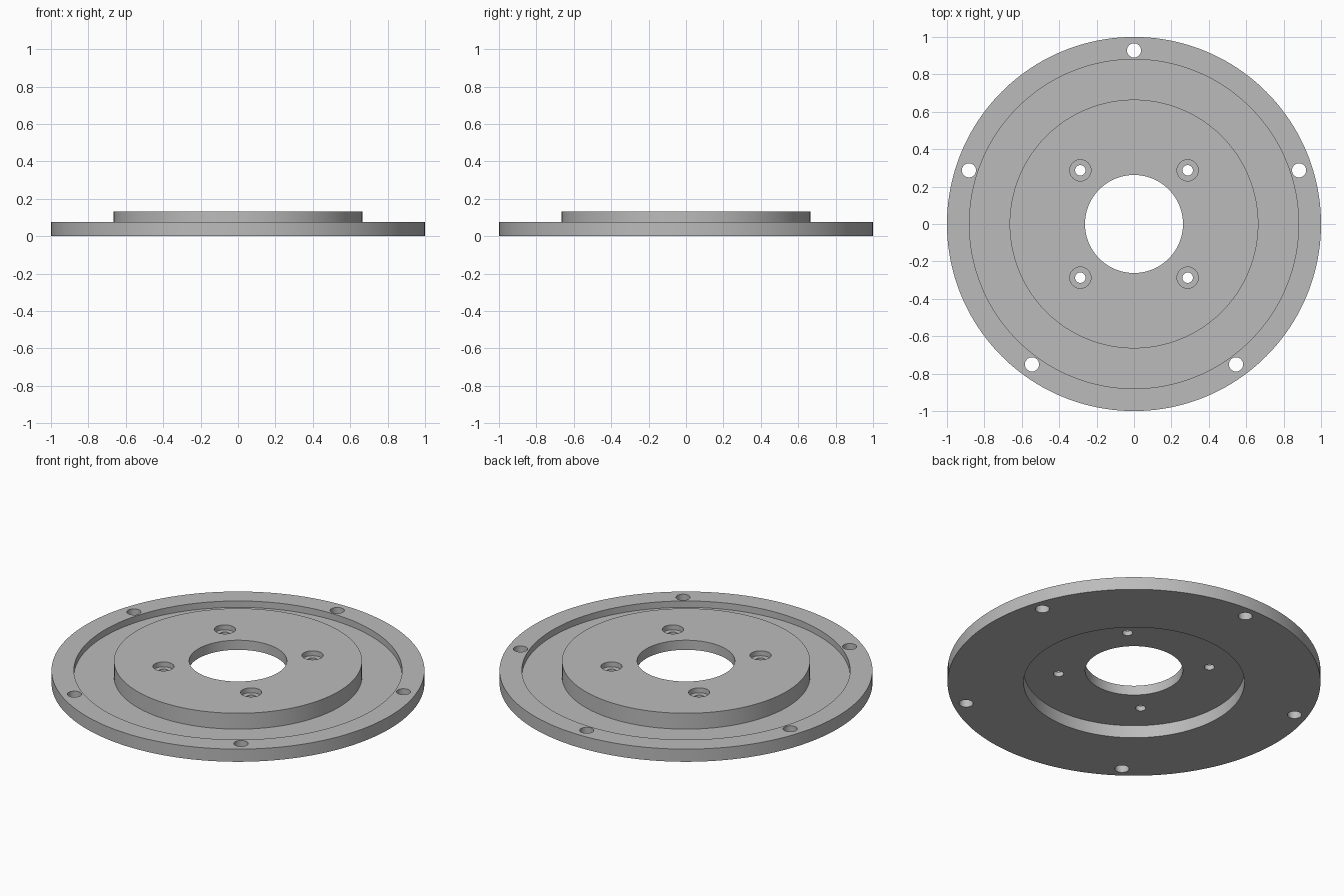
import bpy, bmesh
from math import cos, sin, pi, radians
from mathutils import Matrix, Vector

cube = bpy.data.objects.get("Cube")
if cube:
    bpy.data.objects.remove(cube, do_unlink=True)

grey = bpy.data.materials.new("plain grey")
grey.use_nodes = True
colour = (0.5, 0.5, 0.5, 1)
grey.diffuse_color = colour
grey.node_tree.nodes["Principled BSDF"].inputs["Base Color"].default_value = colour


def lathe(bm, profile, steps, centre=(0, 0), closed=False):
    """Turn an (r, z) profile about a vertical axis through centre."""
    part = bmesh.new()
    verts = [part.verts.new((r, 0, z)) for r, z in profile]
    pairs = list(zip(verts, verts[1:]))
    if closed:
        pairs.append((verts[-1], verts[0]))
    edges = [part.edges.new(p) for p in pairs]
    bmesh.ops.spin(part, geom=verts + edges, cent=(0, 0, 0), axis=(0, 0, 1),
                   angle=2 * pi, steps=steps, use_merge=False)
    bmesh.ops.remove_doubles(part, verts=part.verts, dist=1e-5)
    bmesh.ops.recalc_face_normals(part, faces=part.faces)
    bmesh.ops.translate(part, verts=part.verts, vec=(*centre, 0))
    temp = bpy.data.meshes.new("temp")
    part.to_mesh(temp)
    part.free()
    bm.from_mesh(temp)
    bpy.data.meshes.remove(temp)


def make_object(name, bm):
    mesh = bpy.data.meshes.new(name)
    bm.to_mesh(mesh)
    bm.free()
    mesh.materials.append(grey)
    obj = bpy.data.objects.new(name, mesh)
    bpy.context.collection.objects.link(obj)
    return obj


# Turned plate: outer rim, groove, raised boss, centre bore, recess underneath
RIM, GROOVE, TOP, RECESS = 0.075, 0.037, 0.131, 0.074
bm = bmesh.new()
lathe(bm, [(0.592, 0), (1, 0), (1, RIM), (0.88, RIM), (0.88, GROOVE),
           (0.665, GROOVE), (0.665, TOP), (0.262, TOP),
           (0.262, RECESS), (0.592, RECESS)], 160, closed=True)
plate = make_object("flange_plate", bm)

# Cutters: five rim holes and four counterbored screw holes
bm = bmesh.new()
for i in range(5):
    a = pi / 2 + i * 2 * pi / 5
    lathe(bm, [(0, -0.1), (0.038, -0.1), (0.038, 0.2), (0, 0.2)], 32,
          (0.928 * cos(a), 0.928 * sin(a)))
for x in (-0.287, 0.287):
    for y in (-0.287, 0.287):
        lathe(bm, [(0, -0.1), (0.028, -0.1), (0.028, 0.102), (0.057, 0.102),
                   (0.057, 0.2), (0, 0.2)], 32, (x, y))
cutter = make_object("hole_cutter", bm)
cutter.hide_render = True

cut = plate.modifiers.new("holes", 'BOOLEAN')
cut.operation = 'DIFFERENCE'
cut.solver = 'EXACT'
cut.object = cutter

# Apply the holes, remove the cutter and smooth the round walls
bpy.ops.object.select_all(action='DESELECT')
plate.select_set(True)
bpy.context.view_layer.objects.active = plate
bpy.ops.object.modifier_apply(modifier=cut.name)
bpy.data.objects.remove(cutter, do_unlink=True)
bpy.ops.object.shade_smooth_by_angle(angle=radians(30))
